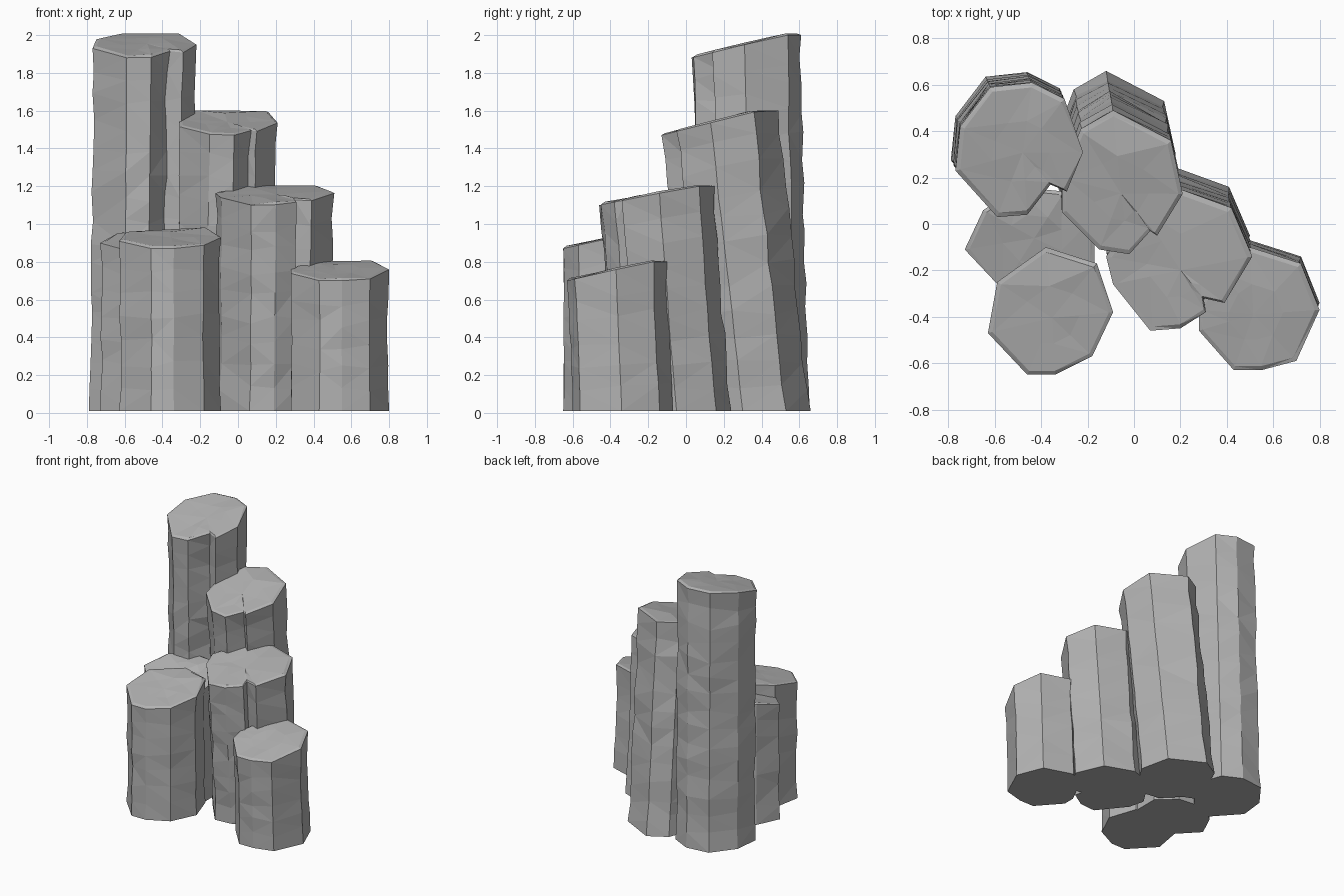
import bpy, bmesh, random
from mathutils import Vector

random.seed(4)
old = bpy.data.objects.get("Cube")
if old:
    bpy.data.objects.remove(old, do_unlink=True)

# Single grey stone colour
stone = bpy.data.materials.new("grey_stone")
stone.use_nodes = True
stone.diffuse_color = (0.45, 0.45, 0.45, 1)
stone.node_tree.nodes["Principled BSDF"].inputs["Base Color"].default_value = (0.45, 0.45, 0.45, 1)

BASE = 0.01


def column(name, outline, front_z, back_z, lean=(0, 0), pit=None):
    """Leaning stone prism: top outline (anticlockwise), sloping rough cap, optional groove."""
    top = [Vector(p) for p in outline]
    lean = Vector(lean)
    centre = sum(top, Vector((0, 0))) / len(top)
    y_min, y_max = min(p.y for p in top), max(p.y for p in top)

    def cap_z(y):
        return front_z + (back_z - front_z) * min(1, 1.2 * (y - y_min) / (y_max - y_min))

    bm = bmesh.new()
    steps = max(6, round(back_z / 0.13))
    rings = []
    for k in range(steps + 1):
        t = k / steps
        end = k in (0, steps)
        ring = []
        for i, p in enumerate(top):
            # Worn, slightly wavy sides between the clean ends
            scale = 1 if end else 1 - random.uniform(0, 0.045)
            if i == pit and not end:
                scale -= random.uniform(0.04, 0.2)
            q = centre + (p - centre) * scale + lean * (1 - t)
            z = BASE + t * (cap_z(p.y) - BASE)
            if not end:
                z += random.uniform(-0.025, 0.025)
            ring.append(bm.verts.new((q.x, q.y, z)))
        rings.append(ring)

    # Chipped cap: inner rings sloping up to a slightly uneven middle
    for shrink in (0.93, 0.45):
        ring = []
        for p in top:
            q = centre + (p - centre) * shrink
            ring.append(bm.verts.new((q.x, q.y, cap_z(q.y) + random.uniform(0, 0.012))))
        rings.append(ring)

    n = len(top)
    for low, high in zip(rings, rings[1:]):
        for i in range(n):
            j = (i + 1) % n
            bm.faces.new((low[i], low[j], high[j], high[i]))
    bm.faces.new(rings[0][::-1])
    hub = bm.verts.new((centre.x, centre.y, cap_z(centre.y) + 0.005))
    for i in range(n):
        bm.faces.new((rings[-1][i], rings[-1][(i + 1) % n], hub))

    bmesh.ops.triangulate(bm, faces=bm.faces[:])
    bmesh.ops.recalc_face_normals(bm, faces=bm.faces[:])
    mesh = bpy.data.meshes.new(name)
    bm.to_mesh(mesh)
    bm.free()
    mesh.materials.append(stone)
    obj = bpy.data.objects.new(name, mesh)
    bpy.context.collection.objects.link(obj)
    return obj


# Back row
column("tall_back_column",
       [(-.59, .03), (-.46, .04), (-.36, .17), (-.29, .14), (-.22, .31), (-.3, .54),
        (-.44, .61), (-.62, .59), (-.75, .42), (-.77, .23)],
       1.88, 2.0, lean=(-.02, .045), pit=2)
column("second_back_column",
       [(-.31, .05), (-.15, -.11), (-.02, -.13), (.07, -.03), (.1, -.05), (.21, .13),
        (.16, .36), (-.09, .49), (-.23, .41), (-.31, .2)],
       1.47, 1.6, lean=(-.03, .17), pit=3)

# Middle row
column("middle_column",
       [(-.12, -.14), (-.09, -.26), (.07, -.46), (.2, -.45), (.31, -.38), (.3, -.32),
        (.39, -.34), (.51, -.14), (.42, .07), (.2, .15), (.02, .08)],
       1.1, 1.2, lean=(-.01, .09), pit=5)
column("left_middle_column",
       [(-.73, -.11), (-.57, -.28), (-.35, -.3), (-.17, -.18), (-.17, .02),
        (-.3, .14), (-.5, .16), (-.65, .06)],
       0.85, 0.95)

# Front row
column("left_front_column",
       [(-.63, -.47), (-.46, -.65), (-.34, -.65), (-.18, -.57), (-.09, -.38),
        (-.16, -.17), (-.38, -.1), (-.59, -.25)],
       0.87, 0.97)
column("right_front_column",
       [(.28, -.46), (.43, -.63), (.55, -.63), (.7, -.59), (.8, -.37), (.72, -.17),
        (.5, -.1), (.37, -.19), (.28, -.37)],
       0.7, 0.8, lean=(0, .03))
